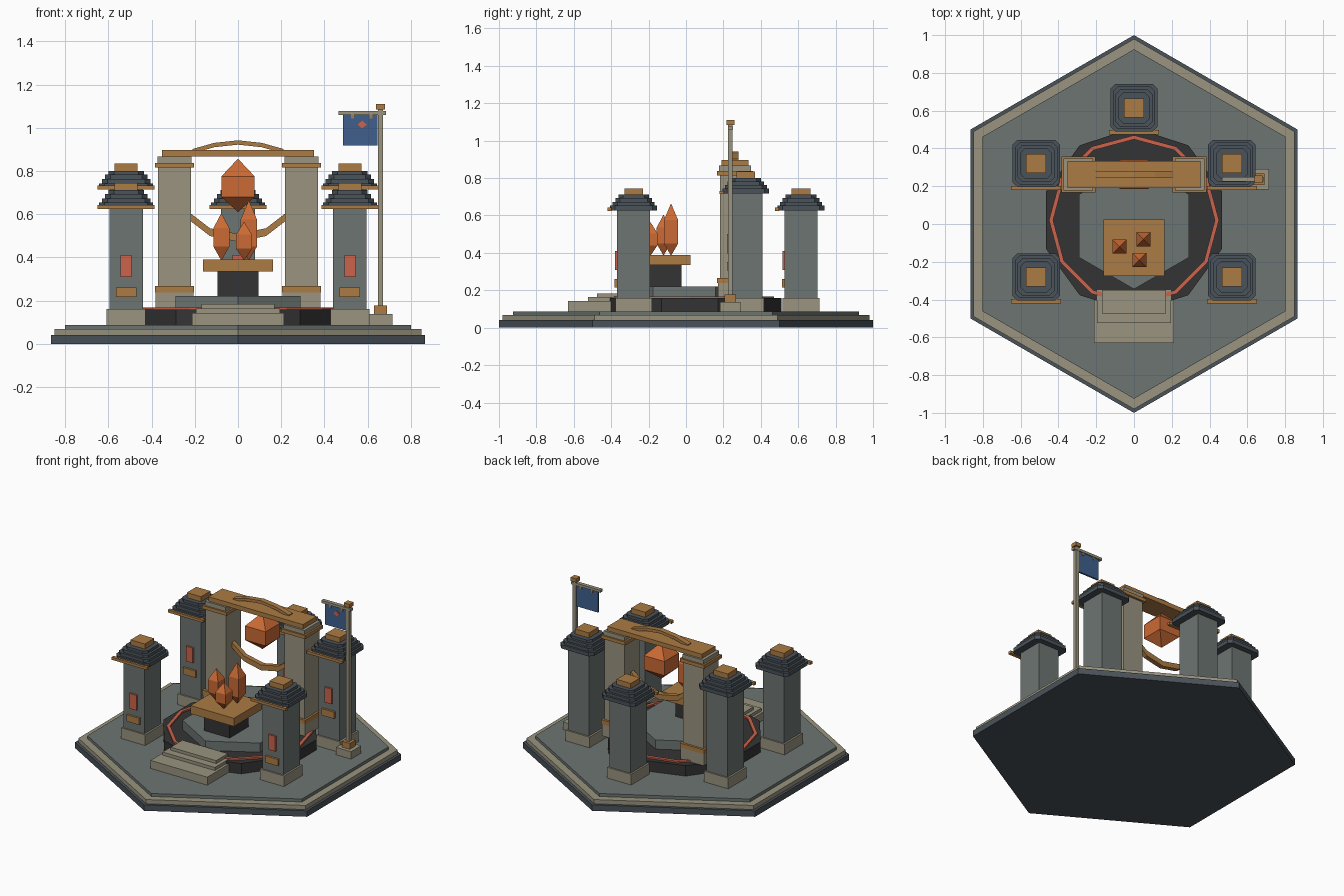
import bpy, bmesh, math
from mathutils import Vector

if "Cube" in bpy.data.objects:
    bpy.data.objects.remove(bpy.data.objects["Cube"])


def material(name, rgb):
    m = bpy.data.materials.new(name)
    m.diffuse_color = (*rgb, 1)
    m.use_nodes = True
    m.node_tree.nodes["Principled BSDF"].inputs["Base Color"].default_value = m.diffuse_color
    return m


SLATE = material("dark slate", (0.068, 0.085, 0.1))
GREY = material("grey stone", (0.15, 0.178, 0.168))
BEIGE = material("pale stone", (0.32, 0.295, 0.215))
BLACK = material("black stone", (0.034, 0.034, 0.034))
BROWN = material("warm wood", (0.41, 0.2, 0.058))
GLOW = material("ember red", (0.6, 0.125, 0.07))
CRYSTAL = material("orange crystal", (0.6, 0.145, 0.035))
BLUE = material("blue cloth", (0.05, 0.115, 0.27))


def finish(name, bm, mat):
    bmesh.ops.recalc_face_normals(bm, faces=bm.faces)
    me = bpy.data.meshes.new(name)
    bm.to_mesh(me)
    bm.free()
    me.materials.append(mat)
    ob = bpy.data.objects.new(name, me)
    bpy.context.collection.objects.link(ob)
    return ob


def loft(name, rings, mat):
    """Closed solid through rings of equal point count."""
    bm = bmesh.new()
    loops = [[bm.verts.new(p) for p in r] for r in rings]
    n = len(loops[0])
    for a, b in zip(loops, loops[1:]):
        for i in range(n):
            j = (i + 1) % n
            bm.faces.new((a[i], a[j], b[j], b[i]))
    bm.faces.new(loops[0][::-1])
    bm.faces.new(loops[-1])
    return finish(name, bm, mat)


def box(name, x0, x1, y0, y1, z0, z1, mat):
    pts = [(x0, y0), (x1, y0), (x1, y1), (x0, y1)]
    return loft(name, [[(x, y, z) for x, y in pts] for z in (z0, z1)], mat)


def block(name, cx, cy, hx, hy, z0, z1, mat):
    return box(name, cx - hx, cx + hx, cy - hy, cy + hy, z0, z1, mat)


def ngon(n, r, cy, z):
    return [(r * math.cos(math.pi / 2 + i * math.tau / n),
             cy + r * math.sin(math.pi / 2 + i * math.tau / n), z) for i in range(n)]


def prism(name, n, r, cy, z0, z1, mat):
    return loft(name, [ngon(n, r, cy, z0), ngon(n, r, cy, z1)], mat)


def chamfered(name, cx, cy, h, c, z0, z1, mat):
    """Square slab with cut corners."""
    k = h - c
    pts = [(-k, -h), (k, -h), (h, -k), (h, k), (k, h), (-k, h), (-h, k), (-h, -k)]
    return loft(name, [[(cx + x, cy + y, z) for x, y in pts] for z in (z0, z1)], mat)


def strip(name, path, y, hy, t, mat):
    """Bent beam following an x-z path."""
    return loft(name, [[(x, y - hy, z - t), (x, y + hy, z - t),
                        (x, y + hy, z + t), (x, y - hy, z + t)] for x, z in path], mat)


def crystal(name, cx, cy, h, z, mat=CRYSTAL):
    """Square shard: low tip, lower belt, upper belt, high tip."""
    bm = bmesh.new()
    sq = [(-h, -h), (h, -h), (h, h), (-h, h)]
    lo, hi = ([bm.verts.new((cx + x, cy + y, zz)) for x, y in sq] for zz in z[1:3])
    bot, top = bm.verts.new((cx, cy, z[0])), bm.verts.new((cx, cy, z[3]))
    for i in range(4):
        j = (i + 1) % 4
        bm.faces.new((lo[i], lo[j], hi[j], hi[i]))
        bm.faces.new((hi[i], hi[j], top))
        bm.faces.new((lo[j], lo[i], bot))
    finish(name, bm, mat)


# Hexagonal foundation
prism("foundation", 6, 1.0, 0, 0, 0.04, SLATE)
prism("foundation_rim", 6, 0.98, 0, 0.04, 0.068, BEIGE)
prism("foundation_floor", 6, 0.925, 0, 0.068, 0.088, GREY)

# Central dais with glowing ring
prism("dais", 10, 0.49, 0.02, 0.088, 0.158, BLACK)
prism("dais_slab", 6, 0.335, -0.01, 0.158, 0.22, GREY)
bm = bmesh.new()
rings = [[bm.verts.new(p) for p in ngon(12, r, 0.02, z)]
         for r, z in ((0.428, 0.15), (0.45, 0.15), (0.45, 0.168), (0.428, 0.168))]
for k in range(4):
    a, b = rings[k], rings[(k + 1) % 4]
    for i in range(12):
        j = (i + 1) % 12
        bm.faces.new((a[i], a[j], b[j], b[i]))
finish("glow_ring", bm, GLOW)

# Front steps
for i, (hx, y0, top) in enumerate(((0.212, -0.63, 0.142), (0.195, -0.525, 0.163), (0.17, -0.475, 0.183))):
    box(f"step_{i + 1}", -hx, hx, y0, -0.35, 0.088, top, BEIGE)

# Altar and its shards
block("altar_pedestal", 0, -0.125, 0.095, 0.1, 0.215, 0.335, BLACK)
block("altar_top", 0, -0.125, 0.162, 0.15, 0.335, 0.39, BROWN)
crystal("shard_left", -0.077, -0.12, 0.037, (0.385, 0.45, 0.535, 0.605))
crystal("shard_tall", 0.05, -0.08, 0.038, (0.385, 0.45, 0.575, 0.665))
crystal("shard_front", 0.028, -0.19, 0.037, (0.385, 0.44, 0.505, 0.565))


# Watch towers
def tower(tag, cx, cy, top):
    block(f"tower_base_{tag}", cx, cy, 0.09, 0.098, 0.088, 0.16, BEIGE)
    block(f"tower_body_{tag}", cx, cy, 0.078, 0.088, 0.16, top, GREY)
    for i, (h, z0, z1) in enumerate(((0.125, 0, 0.025), (0.112, 0.025, 0.045),
                                     (0.098, 0.045, 0.065), (0.082, 0.065, 0.083))):
        chamfered(f"tower_roof_{tag}_{i}", cx, cy, h, 0.025, top + z0, top + z1, SLATE)
    block(f"tower_cap_{tag}", cx, cy, 0.053, 0.05, top + 0.083, top + 0.117, BROWN)
    box(f"eave_{tag}", cx - 0.132, cx + 0.132, cy - 0.14, cy - 0.118, top - 0.004, top + 0.014, BROWN)
    f = cy - 0.088
    box(f"lamp_panel_{tag}", cx - 0.026, cx + 0.026, f - 0.012, f, top - 0.32, top - 0.218, GLOW)
    box(f"name_plate_{tag}", cx - 0.047, cx + 0.047, f - 0.014, f, top - 0.412, top - 0.367, BROWN)


for s, side in ((-1, "left"), (1, "right")):
    tower(f"front_{side}", s * 0.518, -0.28, 0.628)
    tower(f"rear_{side}", s * 0.518, 0.32, 0.718)
tower("back", 0, 0.615, 0.628)

# Gate
GY = 0.262
for s, side in ((-1, "left"), (1, "right")):
    cx = s * 0.294
    block(f"gate_foot_{side}", cx, GY, 0.087, 0.092, 0.158, 0.238, BEIGE)
    block(f"gate_band_{side}", cx, GY, 0.09, 0.095, 0.238, 0.267, BROWN)
    block(f"gate_pillar_{side}", cx, GY, 0.076, 0.08, 0.267, 0.815, BEIGE)
    block(f"gate_collar_{side}", cx, GY, 0.09, 0.095, 0.815, 0.838, BROWN)
    block(f"gate_capital_{side}", cx, GY, 0.078, 0.085, 0.838, 0.866, BEIGE)
block("gate_beam", 0, GY, 0.352, 0.072, 0.866, 0.896, BROWN)
strip("gate_arch", [(-0.21, 0.892), (-0.11, 0.92), (0, 0.932), (0.11, 0.92), (0.21, 0.892)],
      GY, 0.018, 0.01, BROWN)
strip("gate_garland", [(-0.225, 0.59), (-0.13, 0.517), (0, 0.49), (0.13, 0.517), (0.225, 0.59)],
      GY, 0.016, 0.018, BROWN)
crystal("hanging_crystal", 0, GY, 0.077, (0.61, 0.68, 0.775, 0.857))

# Banner pole
PX, PY = 0.66, 0.237
block("pole_foot", PX, PY, 0.056, 0.054, 0.088, 0.138, BEIGE)
block("pole_socket", PX, PY, 0.03, 0.03, 0.138, 0.178, BROWN)
block("pole", PX, PY, 0.012, 0.012, 0.178, 1.085, BEIGE)
block("pole_finial", PX, PY, 0.021, 0.021, 1.085, 1.11, BROWN)
box("banner_bar", 0.465, 0.685, PY - 0.013, PY + 0.013, 1.06, 1.077, BEIGE)
box("banner", 0.487, 0.646, PY - 0.006, PY + 0.006, 0.918, 1.06, BLUE)
for i, x in enumerate((0.53, 0.615)):
    block(f"banner_tie_{i}", x, PY, 0.007, 0.011, 1.042, 1.062, BROWN)
# Diamond plate on the banner
diamond = [(0.553, 1.015), (0.575, 0.997), (0.597, 1.015), (0.575, 1.033)]
loft("banner_diamond", [[(x, y, z) for x, z in diamond] for y in (PY - 0.01, PY - 0.005)], GLOW)
